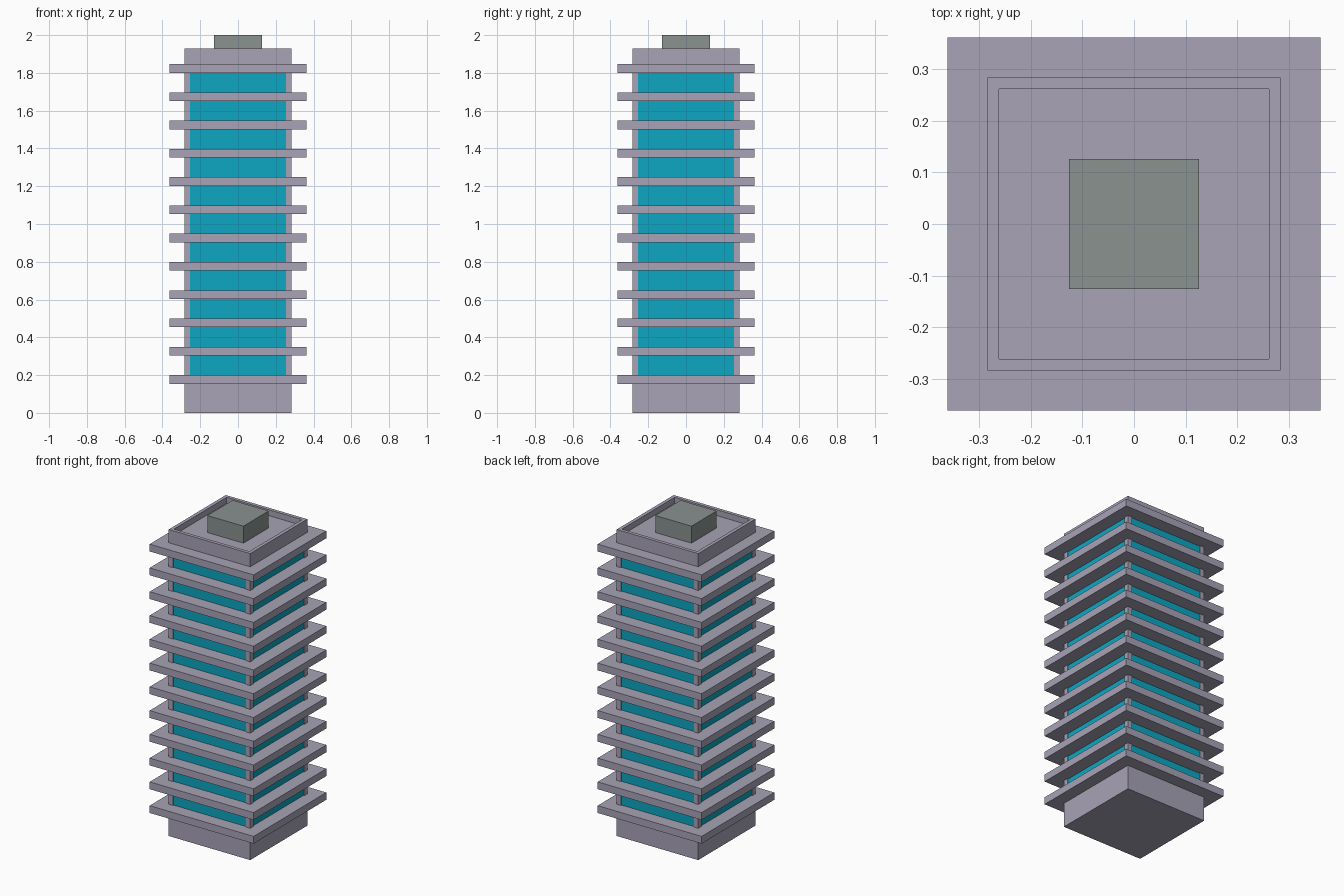
import bpy, bmesh
from mathutils import Vector

if "Cube" in bpy.data.objects:
    bpy.data.objects.remove(bpy.data.objects["Cube"])


def material(name, rgb):
    m = bpy.data.materials.new(name)
    m.diffuse_color = (*rgb, 1)
    m.use_nodes = True
    m.node_tree.nodes["Principled BSDF"].inputs["Base Color"].default_value = m.diffuse_color
    return m


CONCRETE = material("lilac concrete", (0.392, 0.366, 0.468))
GLASS = material("teal glass", (0.004, 0.381, 0.539))
METAL = material("grey green metal", (0.252, 0.287, 0.280))


def box(name, x, y, z0, z1, mat, cx=0, cy=0, recess=None):
    """Box with half sizes x, y; recess = (rim, depth) sinks the top face."""
    bm = bmesh.new()
    bmesh.ops.create_cube(bm, size=1)
    for v in bm.verts:
        v.co = Vector((cx + v.co.x * 2 * x, cy + v.co.y * 2 * y,
                       z1 if v.co.z > 0 else z0))
    if recess:
        rim, depth = recess
        bm.normal_update()
        top = max(bm.faces, key=lambda f: f.calc_center_median().z)
        bmesh.ops.inset_region(bm, faces=[top], thickness=rim)
        floor = bmesh.ops.extrude_face_region(bm, geom=[top])["geom"]
        for v in floor:
            if isinstance(v, bmesh.types.BMVert):
                v.co.z -= depth
        if top.is_valid:
            bmesh.ops.delete(bm, geom=[top], context='FACES_ONLY')
        bmesh.ops.recalc_face_normals(bm, faces=bm.faces)
    me = bpy.data.meshes.new(name)
    bm.to_mesh(me)
    bm.free()
    me.materials.append(mat)
    ob = bpy.data.objects.new(name, me)
    bpy.context.collection.objects.link(ob)
    return ob


CORE, SLAB, POST = 0.284, 0.362, 0.031
FLOORS, STEP, THICK = 12, 0.1497, 0.046
FIRST = 0.154
LAST = FIRST + STEP * (FLOORS - 1)

# Ground floor and parapet with sunken roof
box("base", CORE, CORE, 0, FIRST, CONCRETE)
box("parapet", CORE, CORE, LAST + THICK, 1.93, CONCRETE, recess=(POST, 0.037))

# Overhanging floor slabs, with glass and corner posts between them
for i in range(FLOORS):
    z = FIRST + STEP * i
    box(f"floor_slab_{i + 1}", SLAB, SLAB, z, z + THICK, CONCRETE)
    if i == FLOORS - 1:
        break
    lo, hi = z + THICK, z + STEP
    box(f"glazing_{i + 1}", CORE - 0.006, CORE - 0.006, lo, hi, GLASS)
    for sx in (-1, 1):
        for sy in (-1, 1):
            c = CORE - POST / 2
            box(f"corner_post_{i + 1}", POST / 2, POST / 2, lo, hi, CONCRETE,
                sx * c, sy * c)

# Rooftop plant room
box("roof_unit", 0.126, 0.126, 1.893, 2.0, METAL)
